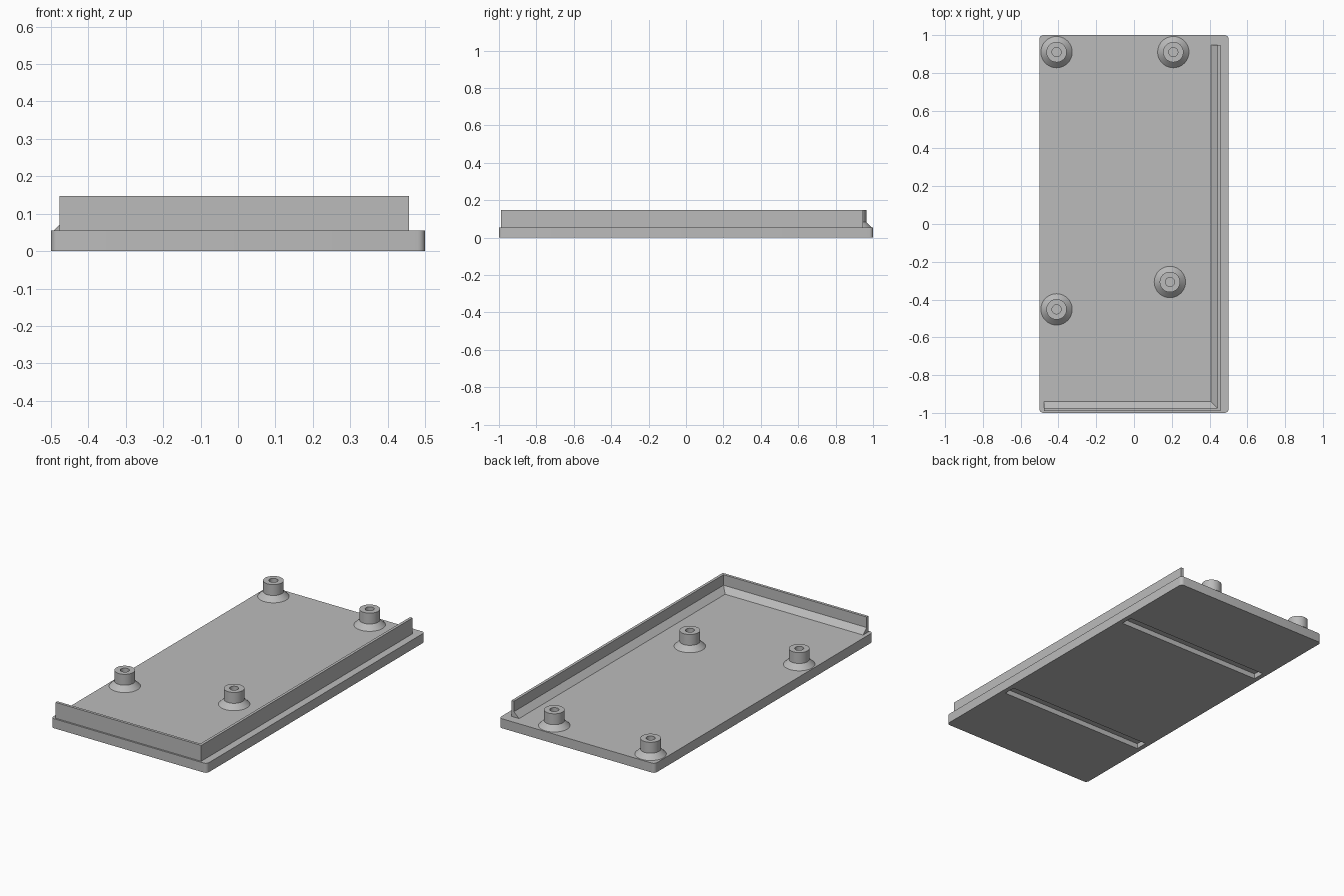
import bpy
import bmesh
from math import pi, radians
from mathutils import Matrix, Vector

default = bpy.data.objects.get("Cube")
if default:
    bpy.data.objects.remove(default, do_unlink=True)

PLATE_TOP = 0.055
WALL_TOP = 0.147

grey = bpy.data.materials.new("plain grey")
grey.use_nodes = True
colour = (0.5, 0.5, 0.5, 1.0)
grey.diffuse_color = colour
grey.node_tree.nodes["Principled BSDF"].inputs["Base Color"].default_value = colour


def finish(name, bm):
    """Turn a bmesh into a named grey object."""
    bmesh.ops.recalc_face_normals(bm, faces=bm.faces)
    mesh = bpy.data.meshes.new(name)
    bm.to_mesh(mesh)
    bm.free()
    mesh.materials.append(grey)
    obj = bpy.data.objects.new(name, mesh)
    bpy.context.collection.objects.link(obj)
    return obj


def box(size, centre):
    bm = bmesh.new()
    matrix = Matrix.Translation(centre) @ Matrix.Diagonal((*size, 1))
    bmesh.ops.create_cube(bm, size=1, matrix=matrix)
    return bm


def activate(obj):
    bpy.ops.object.select_all(action="DESELECT")
    obj.select_set(True)
    bpy.context.view_layer.objects.active = obj


def smooth(obj):
    activate(obj)
    bpy.ops.object.shade_smooth_by_angle(angle=radians(30))


# Base plate with rounded upright corners
bm = box((1, 2, PLATE_TOP), (0, 0, PLATE_TOP / 2))
upright = [e for e in bm.edges if abs((e.verts[0].co - e.verts[1].co).z) > 0.01]
bmesh.ops.bevel(bm, geom=upright, offset=0.02, segments=5, profile=0.5, affect="EDGES")
plate = finish("base_plate", bm)

# Two cross grooves cut into the underside
for y in (-0.5, 0.5):
    cutter = finish("groove_cutter", box((0.945, 0.07, 0.06), (0, y, 0)))
    cutter.hide_render = True
    cut = plate.modifiers.new("groove", "BOOLEAN")
    cut.operation = "DIFFERENCE"
    cut.solver = "EXACT"
    cut.object = cutter
    activate(plate)
    bpy.ops.object.modifier_apply(modifier=cut.name)
    bpy.data.objects.remove(cutter, do_unlink=True)
smooth(plate)

# L-shaped wall with a sloped inner foot: (inward distance, height)
section = [(0, 0.05), (0, WALL_TOP), (0.016, WALL_TOP),
           (0.016, 0.086), (0.049, PLATE_TOP), (0.049, 0.05)]
front, side = -0.99, 0.457
bm = bmesh.new()
rings = [
    [bm.verts.new((-0.477, front + d, z)) for d, z in section],
    [bm.verts.new((side - d, front + d, z)) for d, z in section],
    [bm.verts.new((side - d, 0.947, z)) for d, z in section],
]
for a, b in zip(rings, rings[1:]):
    for i in range(len(section)):
        j = (i + 1) % len(section)
        bm.faces.new((a[i], a[j], b[j], b[i]))
bm.faces.new(rings[0])
bm.faces.new(rings[-1])
finish("corner_wall", bm)

# Hollow mounting posts with flared feet: (radius, height)
profile = [(0, 0.05), (0.083, 0.05), (0.083, PLATE_TOP), (0.054, 0.084),
           (0.054, WALL_TOP), (0.024, WALL_TOP), (0.024, 0.06), (0, 0.06)]
posts = {
    "back_right_post": (-0.41, 0.91),
    "back_left_post": (0.208, 0.91),
    "front_left_post": (0.19, -0.307),
    "front_right_post": (-0.41, -0.452),
}
for name, (x, y) in posts.items():
    bm = bmesh.new()
    verts = [bm.verts.new((r, 0, z)) for r, z in profile]
    edges = [bm.edges.new(pair) for pair in zip(verts, verts[1:])]
    bmesh.ops.spin(bm, geom=verts + edges, cent=(0, 0, 0), axis=(0, 0, 1),
                   angle=2 * pi, steps=40)
    bmesh.ops.remove_doubles(bm, verts=bm.verts, dist=0.0001)
    bmesh.ops.translate(bm, verts=bm.verts, vec=Vector((x, y, 0)))
    smooth(finish(name, bm))
